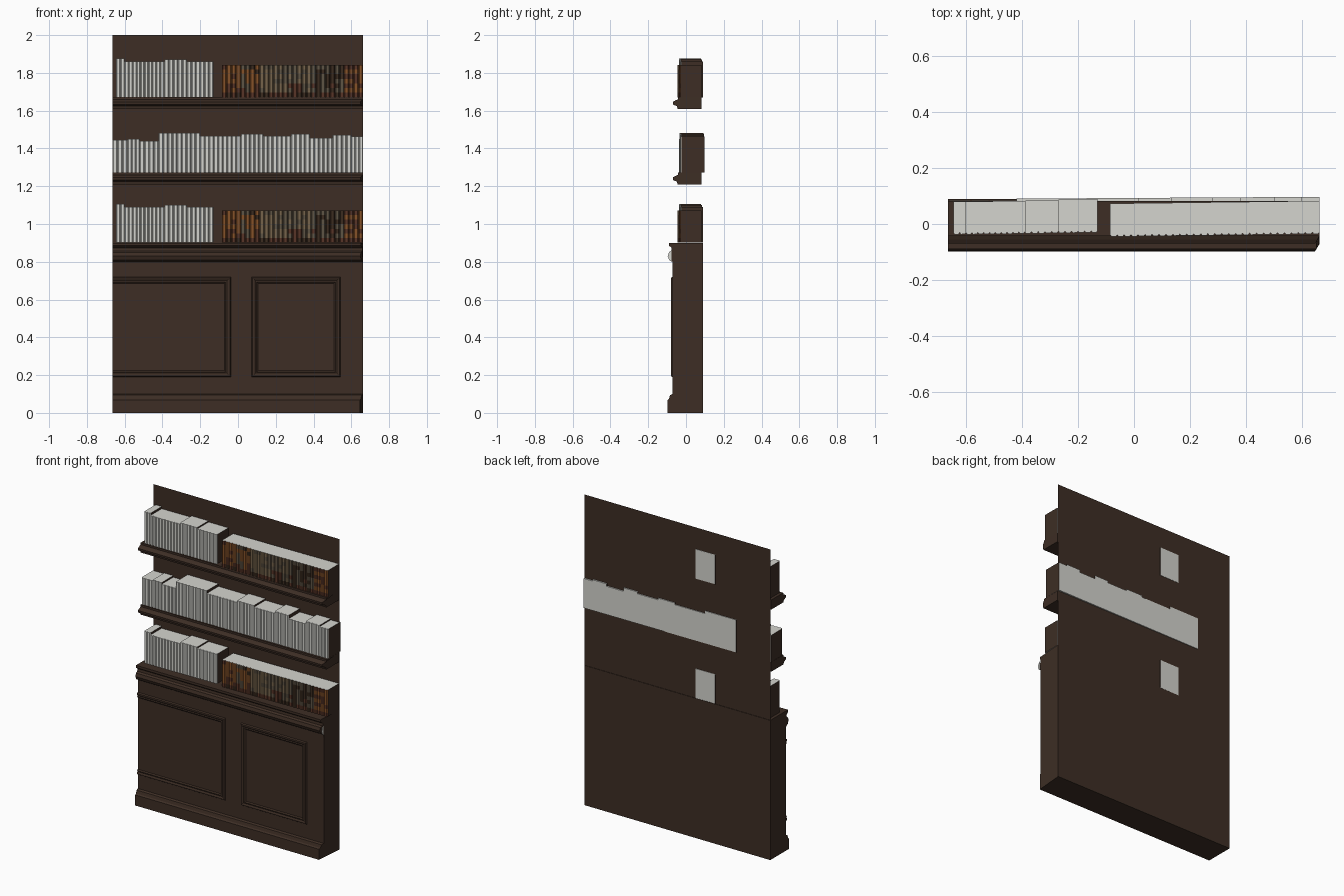
import bpy, bmesh, random

if "Cube" in bpy.data.objects:
    bpy.data.objects.remove(bpy.data.objects["Cube"])

XL, XR = -0.664, 0.662


def material(name, rgb):
    m = bpy.data.materials.new(name)
    m.diffuse_color = (*rgb, 1)
    m.use_nodes = True
    m.node_tree.nodes["Principled BSDF"].inputs["Base Color"].default_value = m.diffuse_color
    return m


WOOD = material("dark_wood", (0.047, 0.027, 0.018))
WHITE = material("page_white", (0.66, 0.66, 0.62))
SPINES = [material("orange_leather", (0.24, 0.085, 0.022)),
          material("tan_leather", (0.18, 0.125, 0.07)),
          material("taupe_cloth", (0.115, 0.09, 0.06)),
          material("dark_leather", (0.045, 0.025, 0.014)),
          material("red_brown_leather", (0.10, 0.035, 0.02))]


def finish(name, bm, mats):
    bmesh.ops.recalc_face_normals(bm, faces=bm.faces)
    me = bpy.data.meshes.new(name)
    bm.to_mesh(me)
    bm.free()
    for m in mats:
        me.materials.append(m)
    ob = bpy.data.objects.new(name, me)
    bpy.context.collection.objects.link(ob)
    return ob


def moulding(name, profile, miter_y):
    """Extrude a (y, z) profile along x; the right end is mitred in front of miter_y."""
    bm = bmesh.new()
    a = [bm.verts.new((XL, y, z)) for y, z in profile]
    b = [bm.verts.new((XR - 0.6 * max(0, miter_y - y), y, z)) for y, z in profile]
    n = len(profile)
    for i in range(n):
        j = (i + 1) % n
        bm.faces.new((a[i], a[j], b[j], b[i]))
    bm.faces.new(a)
    bm.faces.new(b)
    return finish(name, bm, [WOOD])


def panel_frame(name, x0, x1, z0, z1):
    """Raised picture-frame moulding on the cabinet front."""
    bm = bmesh.new()
    rings = []
    for inset, y in ((0, -0.072), (0.005, -0.080), (0.012, -0.080),
                     (0.020, -0.076), (0.027, -0.078), (0.034, -0.0722)):
        rings.append([bm.verts.new((x, y, z)) for x, z in (
            (x0 + inset, z0 + inset), (x1 - inset, z0 + inset),
            (x1 - inset, z1 - inset), (x0 + inset, z1 - inset))])
    for r, s in zip(rings, rings[1:]):
        for i in range(4):
            j = (i + 1) % 4
            bm.faces.new((r[i], r[j], s[j], s[i]))
    # trim whatever runs past the left end of the cabinet
    bmesh.ops.bisect_plane(bm, geom=bm.verts[:] + bm.edges[:] + bm.faces[:],
                           plane_co=(XL, 0, 0), plane_no=(-1, 0, 0), clear_outer=True)
    return finish(name, bm, [WOOD])


def books(name, x0, x1, z0, z1, front, back, width=0.022, slope=0.013, painter=None):
    """A run of books: one block with a rounded spine for every volume."""
    n = max(1, round((x1 - x0) / width))
    w = (x1 - x0) / n
    plan = [(x0, front + 0.006)]
    for i in range(n):
        x = x0 + i * w
        plan += [(x + 0.2 * w, front), (x + 0.8 * w, front), (x + w, front + 0.006)]
    spine_count = len(plan) - 1
    plan += [(x1, back), (x0, back)]
    steps = 7 if painter else 1
    bm = bmesh.new()
    rings = [[bm.verts.new((x, y + slope * (x - x0), z0 + (z1 - z0) * k / steps))
              for x, y in plan] for k in range(steps + 1)]
    m = len(plan)
    for k in range(steps):
        for i in range(m):
            j = (i + 1) % m
            f = bm.faces.new((rings[k][i], rings[k][j], rings[k + 1][j], rings[k + 1][i]))
            if i < spine_count:
                f.material_index = 2 + painter((x0 + (i // 3 + 0.5) * w), k) if painter else 1
            else:
                f.material_index = 1 if i == spine_count + 1 else 0
    bm.faces.new(rings[0]).material_index = 1
    bm.faces.new(rings[-1]).material_index = 1
    return finish(name, bm, [WOOD, WHITE] + SPINES)


def leather(x, k):
    """Spine colour by position along the shelf, darker patches low down."""
    random.seed(int(x * 1000) * 11 + k)
    r = random.random()
    if k == 0:
        return 4 if r < 0.6 else 3
    if k < 3 and r < 0.3:
        return 4
    for limit, main, other in ((0.02, 0, 4), (0.06, 2, 0), (0.12, 0, 3), (0.22, 1, 2),
                               (0.31, 2, 1), (0.39, 1, 2), (0.46, 2, 3), (0.56, 3, 2)):
        if x < limit:
            return main if r < 0.75 else other
    return 0 if r < 0.85 else 4


# cabinet with skirting, body and top moulding
moulding("cabinet", [(0.09, 0), (-0.098, 0), (-0.098, 0.068), (-0.09, 0.075), (-0.085, 0.094),
                     (-0.072, 0.1), (-0.072, 0.80), (-0.088, 0.81), (-0.096, 0.83),
                     (-0.090, 0.85), (-0.078, 0.858), (-0.076, 0.874), (-0.090, 0.885),
                     (-0.090, 0.9), (0.09, 0.9)], -0.072)
panel_frame("left_panel_frame", -0.9, -0.038, 0.19, 0.72)
panel_frame("right_panel_frame", 0.072, 0.543, 0.19, 0.72)

# small pale end of the top moulding
bm = bmesh.new()
bm.faces.new([bm.verts.new((XR + 0.001, y, z)) for y, z in (
    (-0.076, 0.80), (-0.09, 0.81), (-0.097, 0.83), (-0.09, 0.85), (-0.078, 0.86))])
finish("moulding_end", bm, [WHITE])

# thin back board
bm = bmesh.new()
bm.faces.new([bm.verts.new(p) for p in ((XL, 0.087, 0.9), (XR, 0.087, 0.9),
                                        (XR, 0.087, 2.0), (XL, 0.087, 2.0))])
finish("back_board", bm, [WOOD])

# shelves
for name, z in (("middle_shelf", 1.21), ("upper_shelf", 1.61)):
    moulding(name, [(0.082, z), (-0.045, z), (-0.048, z + 0.014), (-0.068, z + 0.022),
                    (-0.070, z + 0.036), (-0.055, z + 0.045), (-0.042, z + 0.05),
                    (-0.042, z + 0.062), (0.082, z + 0.062)], -0.045)

# lower and upper rows share one arrangement
for row, z in (("lower", 0.901), ("upper", 1.671)):
    for i, (a, b, h, f, k) in enumerate((
            (-0.645, -0.60, 0.204, -0.037, 0.080), (-0.60, -0.39, 0.19, -0.037, 0.080),
            (-0.39, -0.27, 0.199, -0.034, 0.083), (-0.27, -0.13, 0.19, -0.032, 0.088))):
        books(f"{row}_white_books_{i + 1}", a, b, z, z + h, f, k)
    books(f"{row}_leather_books", -0.085, XR, z, z + 0.171, -0.045, 0.073, 0.025,
          painter=leather)

# middle row of white books, mostly poking through the back board
cuts = [(XL, 1.445), (-0.585, 1.45), (-0.52, 1.44), (-0.42, 1.482), (-0.20, 1.465),
        (0.015, 1.476), (0.135, 1.465), (0.28, 1.477), (0.38, 1.455), (0.5, 1.471),
        (0.60, 1.463), (XR, 0)]
for i, ((a, top), (b, _)) in enumerate(zip(cuts, cuts[1:])):
    shift = 0.006 * (a - XL)
    back = 0.083 if i < 3 else 0.089 + shift
    books(f"middle_white_books_{i + 1}", a, b, 1.273, top, -0.037 + shift, back,
          0.024, slope=0.006)
